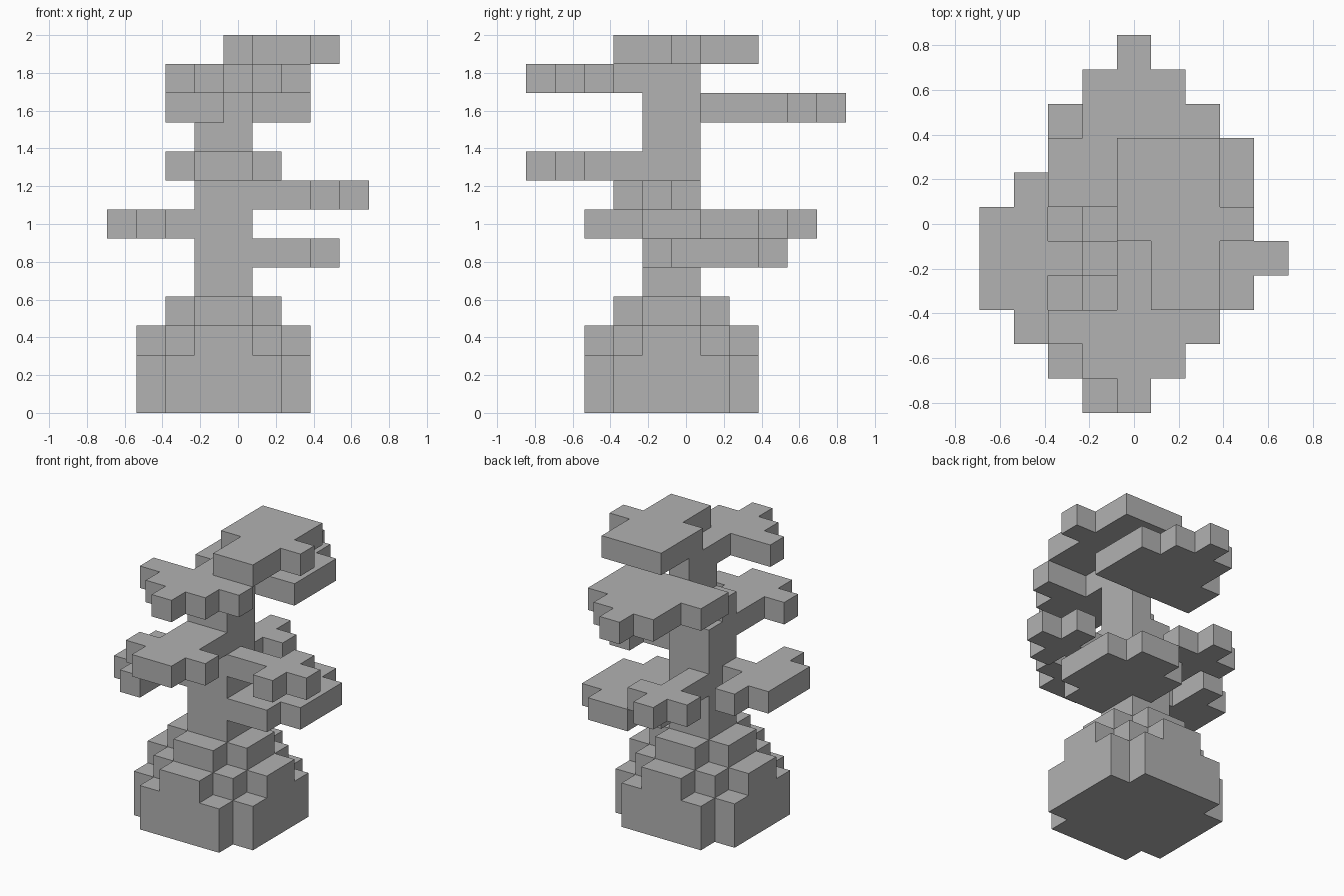
import bpy
import bmesh
from mathutils import Vector

cube = bpy.data.objects.get("Cube")
if cube:
    bpy.data.objects.remove(cube, do_unlink=True)

U = 2 / 13  # edge of one block

grey = bpy.data.materials.new("plain_grey")
grey.use_nodes = True
colour = (0.445, 0.445, 0.445, 1)
grey.diffuse_color = colour
bsdf = next(n for n in grey.node_tree.nodes if n.type == 'BSDF_PRINCIPLED')
bsdf.inputs["Base Color"].default_value = colour
bsdf.inputs["Roughness"].default_value = 0.9


def blocks(layers, *rects):
    """Block cells of rectangles (x first, x last, y first, y last) on the layers."""
    return {(x, y, z) for z in layers for x0, x1, y0, y1 in rects
            for x in range(x0, x1 + 1) for y in range(y0, y1 + 1)}


parts = {
    # stepped mound at the foot
    "base": blocks((0, 1), (-3, 2, -2, 1), (-2, 1, -3, 2))
    | blocks((2,), (-3, 2, -1, 0), (-2, 1, -2, 1), (-1, 0, -3, 2))
    | blocks((3,), (-2, 1, -1, 0), (-1, 0, -2, 1)),
    # trunk, thinner towards the top
    "trunk": blocks(range(4, 9), (-1, 0, -1, 0))
    | blocks((9,), (-1, 0, -1, -1), (0, 0, 0, 0))
    | blocks((10, 11), (0, 0, -1, 0)),
    # flat foliage pads, from low to high
    "low_left_pad": blocks((5,), (0, 3, 0, 2), (1, 2, -1, 3)),
    "low_right_pad": blocks((6,), (-4, -4, -2, 0), (-3, -3, -3, 1), (-2, -2, -1, -1)),
    "low_back_pad": blocks((6,), (-1, -1, 1, 4), (-2, 0, 3, 3)),
    "middle_left_pad": blocks((7,), (1, 4, -1, -1), (3, 3, -2, 0)),
    "middle_front_pad": blocks((8,), (-1, 0, -5, -2), (-2, 1, -4, -4)),
    "high_back_pad": blocks((10,), (-2, 2, 1, 2), (-1, 2, 3, 3), (-1, 1, 4, 4), (0, 0, 5, 5)),
    "high_front_pad": blocks((11,), (0, 0, -5, -2), (-1, 1, -4, -4), (-2, 2, -3, -3)),
    "top_pad": blocks((12,), (0, 0, 0, 2), (1, 2, -2, 2), (3, 3, 0, 0)),
}
filled = set().union(*parts.values())


def build(name, cells):
    """Make the outer skin of a part, with flat areas merged."""
    bm = bmesh.new()
    for cell in sorted(cells):
        centre = Vector(cell) + Vector((0, 0, 0.5))
        for axis in range(3):
            for sign in (-1, 1):
                step = Vector((0, 0, 0))
                step[axis] = sign
                if tuple(int(c + s) for c, s in zip(cell, step)) in filled:
                    continue
                side = Vector((0, 0, 0))
                side[(axis + 1) % 3] = 0.5
                up = step.cross(side)
                middle = centre + step / 2
                corners = (-side - up, side - up, side + up, up - side)
                bm.faces.new([bm.verts.new((middle + c) * U) for c in corners])
    bmesh.ops.remove_doubles(bm, verts=bm.verts, dist=U / 100)
    bmesh.ops.dissolve_limit(bm, angle_limit=0.01, verts=bm.verts, edges=bm.edges)
    bm.normal_update()
    mesh = bpy.data.meshes.new(name)
    bm.to_mesh(mesh)
    bm.free()
    mesh.materials.append(grey)
    bpy.context.collection.objects.link(bpy.data.objects.new(name, mesh))


for part_name, part_cells in parts.items():
    build(part_name, part_cells)
